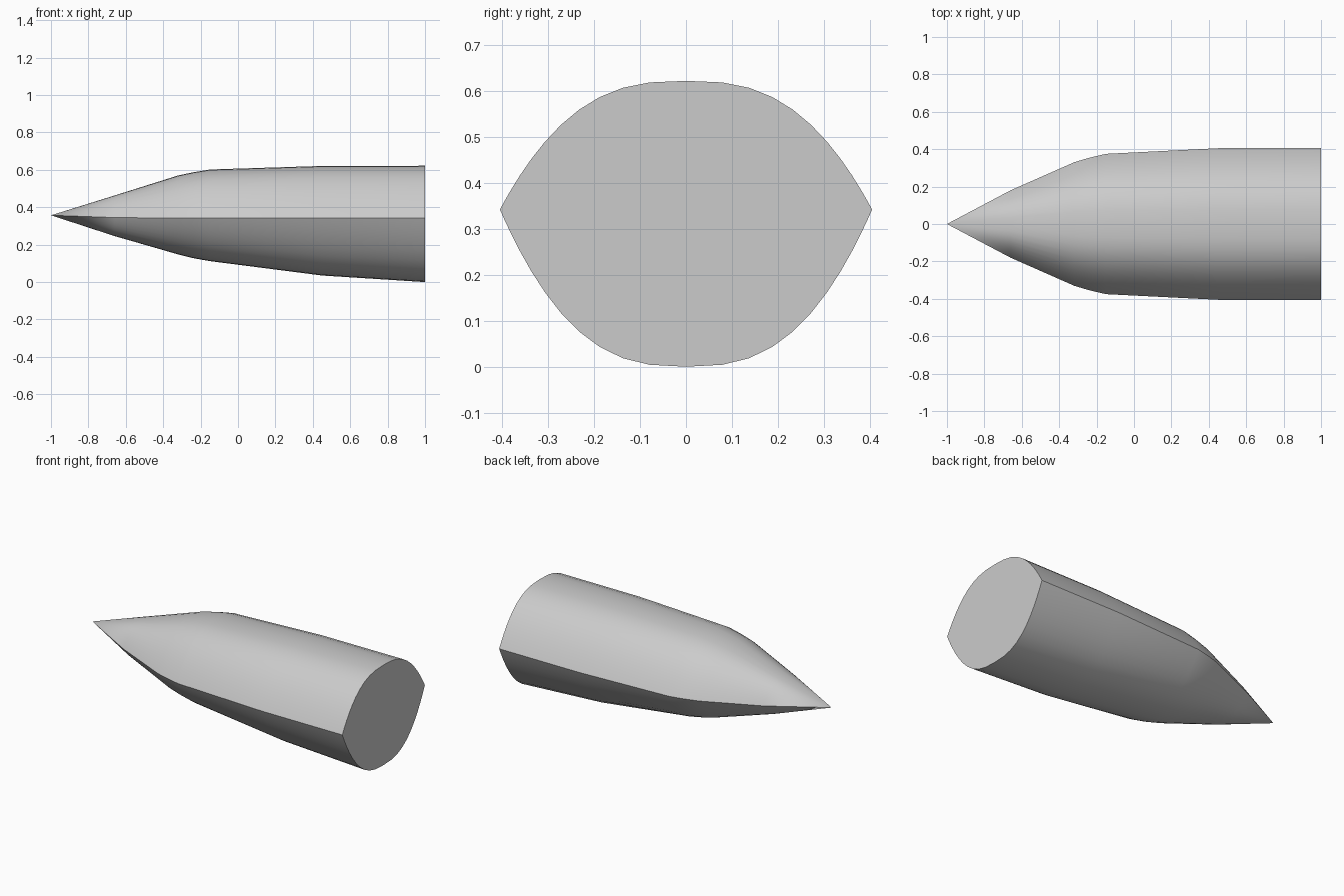
import bpy
import bmesh
import math

cube = bpy.data.objects.get("Cube")
if cube:
    bpy.data.objects.remove(cube, do_unlink=True)

# Plain grey paint
grey = bpy.data.materials.new("light_grey")
grey.use_nodes = True
colour = (0.6, 0.6, 0.6, 1)
grey.diffuse_color = colour
grey.node_tree.nodes["Principled BSDF"].inputs["Base Color"].default_value = colour

# Hull stations: x, half width, top z, edge z, bottom z
STATIONS = [
    (-0.66, 0.18, 0.463, 0.345, 0.246),
    (-0.32, 0.33, 0.57, 0.342, 0.148),
    (-0.24, 0.354, 0.587, 0.342, 0.128),
    (-0.15, 0.375, 0.602, 0.342, 0.112),
    (0.45, 0.405, 0.621, 0.342, 0.035),
    (1.0, 0.405, 0.622, 0.342, 0.0),
]
TIP = (-1, 0, 0.357)
STEPS = 24
POWER = 2.7


def section(width, top, edge, bottom):
    """Lens-shaped ring: an upper and a lower arch meeting at sharp side edges."""
    ring = []
    for crown, side in ((top, 1), (bottom, -1)):
        for i in range(STEPS):
            u = side * math.cos(math.pi * i / STEPS)
            u = math.copysign(abs(u) ** 0.8, u)
            ring.append((u * width, edge + (crown - edge) * (1 - abs(u) ** POWER)))
    return ring


# Hull skin lofted from the stations, with a pointed nose and a flat end
bm = bmesh.new()
rings = [[bm.verts.new((x, y, z)) for y, z in section(*dims)] for x, *dims in STATIONS]
tip = bm.verts.new(TIP)
count = 2 * STEPS
for i in range(count):
    j = (i + 1) % count
    bm.faces.new((tip, rings[0][i], rings[0][j]))
    for a, b in zip(rings, rings[1:]):
        bm.faces.new((a[i], b[i], b[j], a[j]))
end_cap = bm.faces.new(rings[-1])
bmesh.ops.recalc_face_normals(bm, faces=bm.faces)
for face in bm.faces:
    face.smooth = face is not end_cap

# Keep the side edges and the end rim crisp
for edge in end_cap.edges:
    edge.smooth = False
for k in (0, STEPS):
    line = [tip] + [ring[k] for ring in rings]
    for a, b in zip(line, line[1:]):
        bm.edges.get((a, b)).smooth = False

mesh = bpy.data.meshes.new("hull")
bm.to_mesh(mesh)
bm.free()
mesh.materials.append(grey)
hull = bpy.data.objects.new("hull", mesh)
bpy.context.collection.objects.link(hull)
